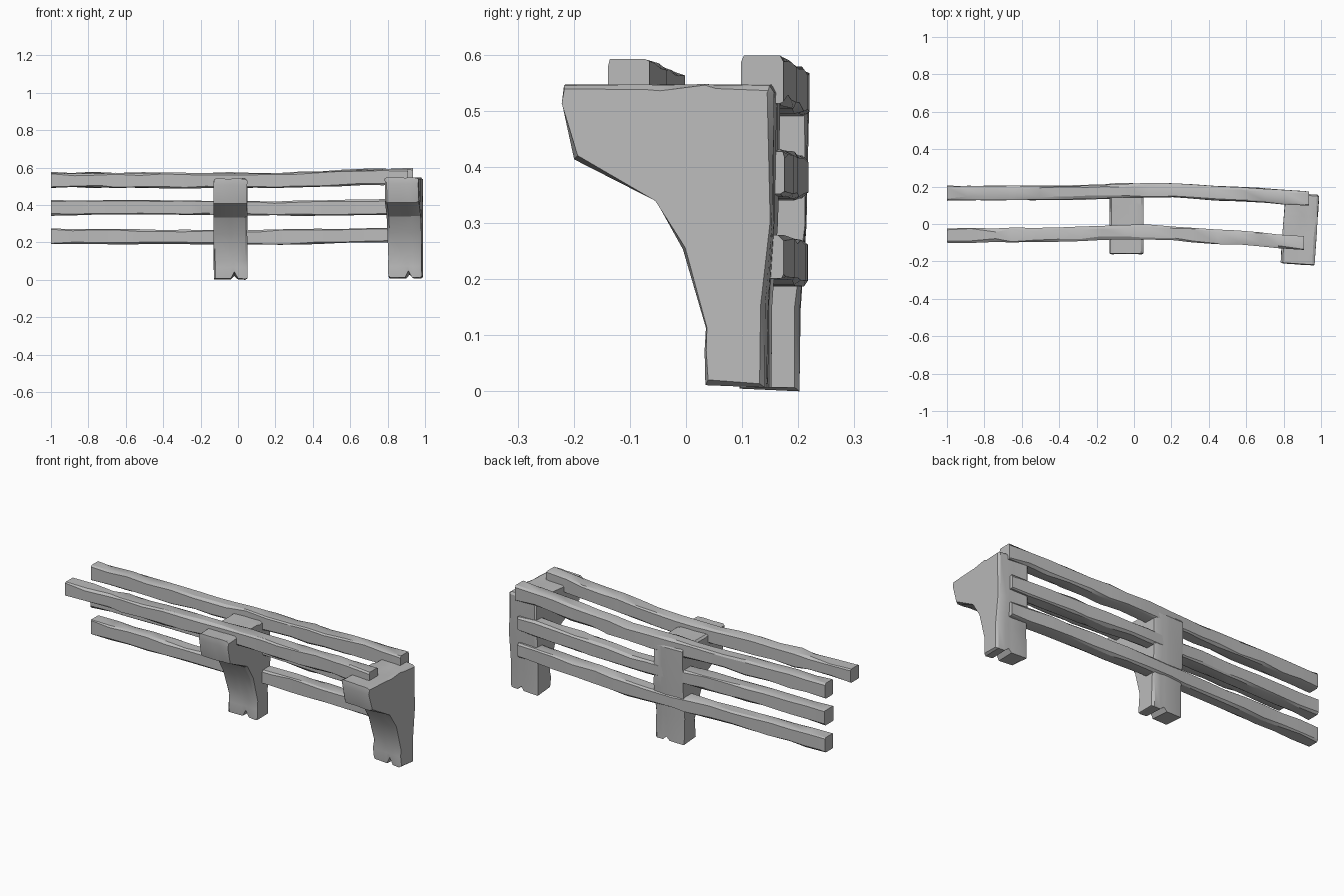
import bpy, bmesh, math, random
from mathutils import Vector

random.seed(4)
cube = bpy.data.objects.get("Cube")
if cube:
    bpy.data.objects.remove(cube)

grey = bpy.data.materials.new("weathered grey")
grey.use_nodes = True
colour = (0.5, 0.5, 0.5, 1)
grey.diffuse_color = colour
grey.node_tree.nodes["Principled BSDF"].inputs["Base Color"].default_value = colour


def loft(name, rings, angle):
    """Skin a list of equal closed rings and cap both ends."""
    bm = bmesh.new()
    loops = [[bm.verts.new(p) for p in ring] for ring in rings]
    n = len(loops[0])
    for a, b in zip(loops, loops[1:]):
        for i in range(n):
            j = (i + 1) % n
            bm.faces.new((a[i], a[j], b[j], b[i]))
    bm.faces.new(loops[0])
    bm.faces.new(loops[-1])
    bmesh.ops.recalc_face_normals(bm, faces=bm.faces)
    mesh = bpy.data.meshes.new(name)
    bm.to_mesh(mesh)
    bm.free()
    mesh.materials.append(grey)
    obj = bpy.data.objects.new(name, mesh)
    bpy.context.collection.objects.link(obj)
    bpy.ops.object.select_all(action='DESELECT')
    obj.select_set(True)
    bpy.context.view_layer.objects.active = obj
    bpy.ops.object.shade_smooth_by_angle(angle=math.radians(angle))
    return obj


# Bracket-shaped posts: side outline (y, z), foot first
OUTLINE = [Vector(p) for p in (
    (0.04, 0.008), (0.148, 0.003), (0.15, 0.15), (0.16, 0.3), (0.165, 0.53),
    (0.155, 0.545), (0.06, 0.545), (0.04, 0.545), (-0.04, 0.545),
    (-0.07, 0.545), (-0.213, 0.545), (-0.218, 0.51), (-0.195, 0.41),
    (-0.05, 0.335), (-0.002, 0.25), (0.04, 0.11), (0.036, 0.07))]


def worn_outline(low, high):
    """Outline pulled inwards by a random amount at each corner."""
    ring = []
    for i, p in enumerate(OUTLINE):
        along = (OUTLINE[(i + 1) % len(OUTLINE)] - OUTLINE[i - 1]).normalized()
        ring.append(p + Vector((-along.y, along.x)) * random.uniform(low, high))
    return ring


def post(name, centre, turn, half=0.09):
    rings = []
    for x in (-half, 0.01 - half, 0.0, 0.02, 0.04, half - 0.012, half):
        edge = abs(x) == half
        ring = worn_outline(0.002, 0.014) if edge else worn_outline(0, 0.003)
        if x == 0.02:                      # split in the foot
            ring[0].y += 0.035
            ring[1].y += 0.02
        rings.append([(x + random.uniform(-0.002, 0.002), p.x, p.y) for p in ring])
    obj = loft(name, rings, 28)
    obj.location = centre
    obj.rotation_euler.z = math.radians(turn)


post("middle_post", (-0.04, 0.055, -0.003), 0)
post("end_post", (0.889, 0, 0.003), -4)


def blend(keys, x):
    """Smooth interpolation through (x, value) keys."""
    for (x0, v0), (x1, v1) in zip(keys, keys[1:]):
        if x <= x1:
            t = (x - x0) / (x1 - x0)
            return v0 + (v1 - v0) * t * t * (3 - 2 * t)
    return keys[-1][1]


def rail(name, end, ys, zs, hy=0.041, hz=0.04, count=17):
    """Hewn bar with uneven chamfers, running along x."""
    rings = []
    for i in range(count):
        t = i / (count - 1)
        x = -1 + (end + 1) * t
        inner = 0 < i < count - 1
        if inner:
            x += random.uniform(-0.025, 0.025)
        y, z = blend(ys, x), blend(zs, x)
        a = hy + random.uniform(-0.003, 0.002)
        b = hz + random.uniform(-0.004, 0.003)
        ring = []
        for sy, sz in ((-1, -1), (1, -1), (1, 1), (-1, 1)):
            c = random.uniform(0.003, 0.02 if inner else 0.01)
            d = random.uniform(0.003, 0.012)
            pair = [(x, y + sy * (a - c), z + sz * b), (x, y + sy * a, z + sz * (b - d))]
            ring += pair if sy != sz else pair[::-1]
        rings.append(ring)
    loft(name, rings, 25)


# Three back rails share one gentle bow; one rail rests on the bracket arms
BACK = ((-1, 0.165), (-0.4, 0.167), (0.15, 0.182), (0.55, 0.16), (0.95, 0.136))
FRONT = ((-1, -0.062), (-0.5, -0.058), (0.05, -0.042), (0.5, -0.07), (0.92, -0.102))
TOP = ((-1, 0.534), (0.1, 0.532), (0.9, 0.556))

rail("back_top_rail", 0.935, BACK, TOP, 0.038, 0.041)
rail("back_middle_rail", 0.92, BACK, ((-1, 0.384), (-0.6, 0.388), (0.2, 0.382), (0.92, 0.39)), 0.039)
rail("back_lower_rail", 0.92, BACK, ((-1, 0.232), (0.1, 0.228), (0.92, 0.24)), 0.039)
rail("front_top_rail", 0.91, FRONT, ((-1, 0.532), (0.1, 0.53), (0.91, 0.55)), 0.039)
